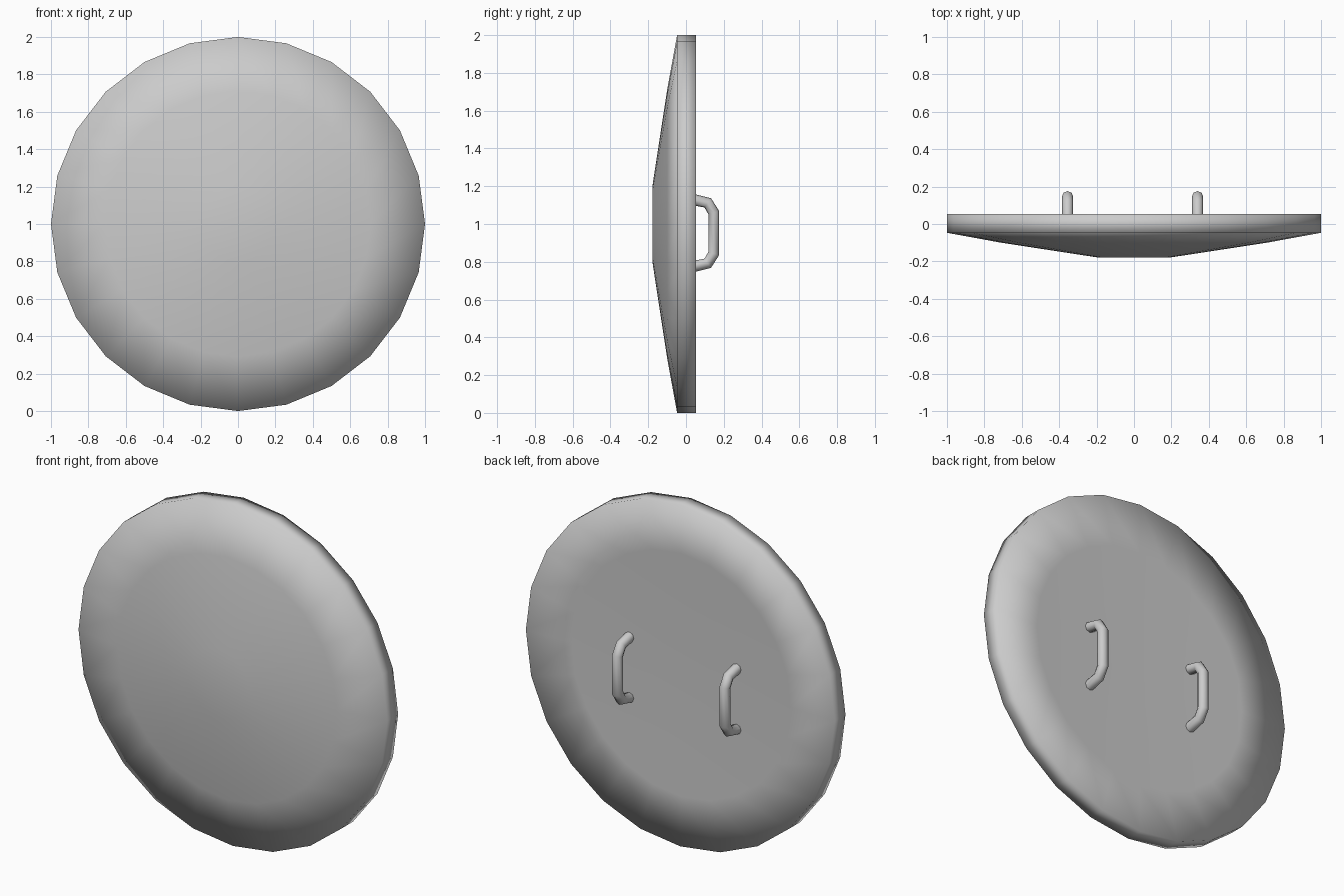
import bpy, bmesh
from math import cos, sin, tau

cube = bpy.data.objects.get("Cube")
if cube:
    bpy.data.objects.remove(cube)

metal = bpy.data.materials.new("grey metal")
metal.use_nodes = True
GREY = (0.6, 0.6, 0.6, 1)
metal.diffuse_color = GREY
metal.node_tree.nodes["Principled BSDF"].inputs["Base Color"].default_value = GREY

SIDES = 24


def lathe(name, profile):
    """Revolve (radius, y) points round the y axis and cap both ends."""
    bm = bmesh.new()
    rings = [[bm.verts.new((r * cos(tau * i / SIDES), y, 1 + r * sin(tau * i / SIDES)))
              for i in range(SIDES)] for r, y in profile]
    for a, b in zip(rings, rings[1:]):
        for i in range(SIDES):
            j = (i + 1) % SIDES
            bm.faces.new((a[i], a[j], b[j], b[i]))
    bm.faces.new(rings[0])
    bm.faces.new(rings[-1])
    bmesh.ops.recalc_face_normals(bm, faces=bm.faces)
    for f in bm.faces:
        f.smooth = True
    mesh = bpy.data.meshes.new(name)
    bm.to_mesh(mesh)
    bm.free()
    mesh.materials.append(metal)
    obj = bpy.data.objects.new(name, mesh)
    bpy.context.collection.objects.link(obj)


def handle(name, x):
    """Bent round bar standing on the back of the disc."""
    curve = bpy.data.curves.new(name, "CURVE")
    curve.dimensions = "3D"
    curve.bevel_depth = 0.03
    curve.bevel_resolution = 2
    curve.use_fill_caps = True
    spline = curve.splines.new("POLY")
    half = [(0.025, 0.18), (0.115, 0.16), (0.147, 0.108)]
    path = half + [(y, -z) for y, z in reversed(half)]
    spline.points.add(len(path) - 1)
    for p, (y, z) in zip(spline.points, path):
        p.co = (x, y, 0.952 + z, 1)
    spline.use_smooth = True
    curve.materials.append(metal)
    obj = bpy.data.objects.new(name, curve)
    bpy.context.collection.objects.link(obj)
    # Turn the bar into a mesh
    bpy.ops.object.select_all(action="DESELECT")
    obj.select_set(True)
    bpy.context.view_layer.objects.active = obj
    bpy.ops.object.convert(target="MESH")
    bpy.ops.object.shade_smooth()


# Domed disc: front boss, shoulder, rim, slightly dished back
lathe("shield_disc", [(0.2, -0.178), (0.71, -0.1), (1, -0.047), (1, 0.053),
                      (0.71, 0.045), (0.2, 0.037)])

# Grips
handle("left_handle", 0.34)
handle("right_handle", -0.355)
